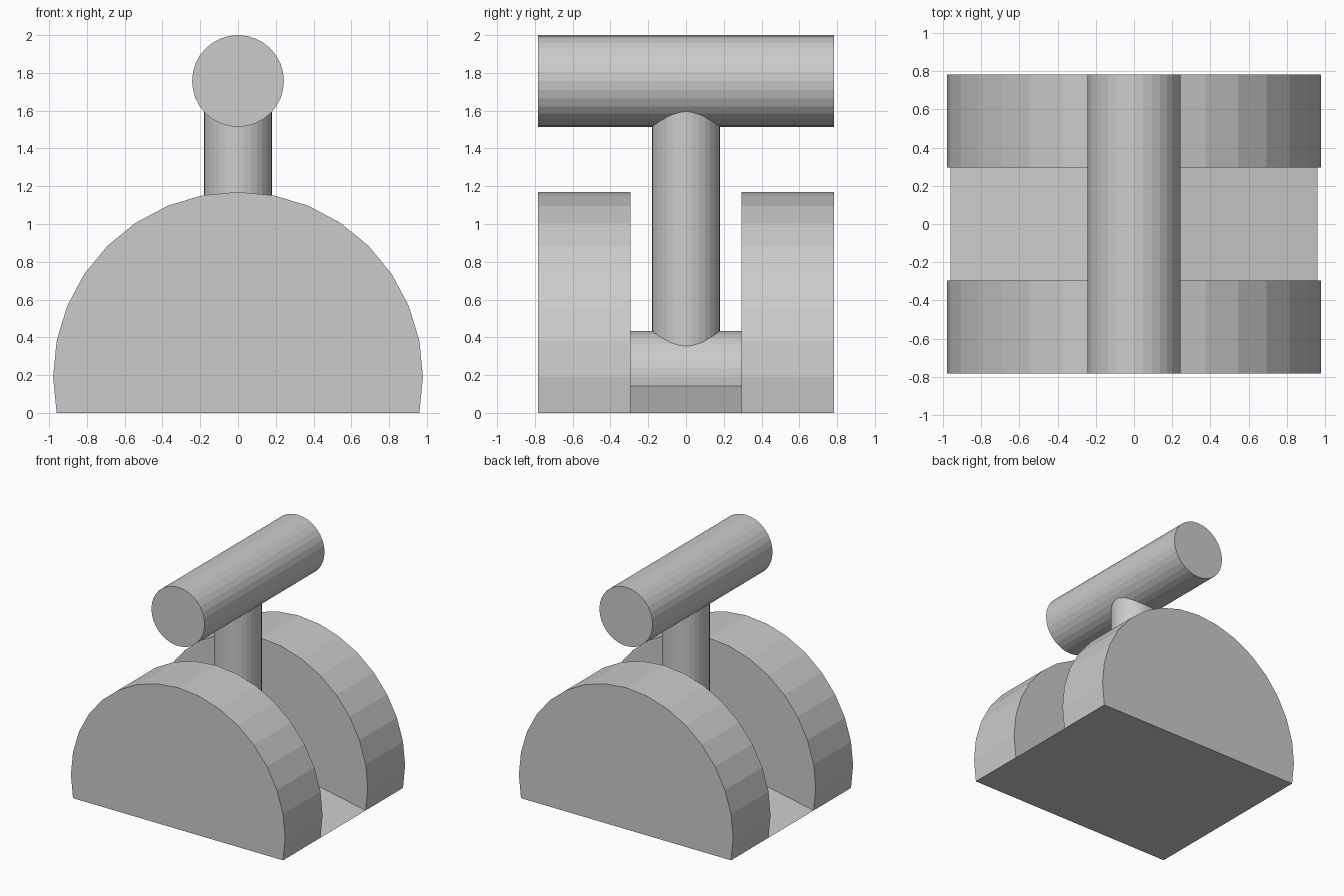
import bpy, bmesh, math
from mathutils import Matrix

if "Cube" in bpy.data.objects:
    bpy.data.objects.remove(bpy.data.objects["Cube"])

SIDES = 32
R = 0.979                                   # cheek radius
ZC = R * math.sin(math.pi / 16)             # height of the lower pivot
R_PIN, R_POST = 0.243, 0.18
Z_TOP = 2 - R_PIN
Y_IN, Y_OUT = 0.295, 0.783


def prism(name, profile, y0, y1):
    """Extrude an (x, z) outline along y."""
    bm = bmesh.new()
    face = bm.faces.new([bm.verts.new((x, y0, z)) for x, z in profile])
    ext = bmesh.ops.extrude_face_region(bm, geom=[face], use_keep_orig=True)
    verts = [v for v in ext["geom"] if isinstance(v, bmesh.types.BMVert)]
    bmesh.ops.translate(bm, verts=verts, vec=(0, y1 - y0, 0))
    return finish(name, bm)


def rod(name, radius, length, z, along_y):
    bm = bmesh.new()
    m = Matrix.Translation((0, 0, z))
    if along_y:
        m = m @ Matrix.Rotation(math.pi / 2, 4, 'X')
    bmesh.ops.create_cone(bm, cap_ends=True, segments=SIDES, radius1=radius,
                          radius2=radius, depth=length, matrix=m)
    return finish(name, bm)


def finish(name, bm):
    bmesh.ops.recalc_face_normals(bm, faces=bm.faces)
    mesh = bpy.data.meshes.new(name)
    bm.to_mesh(mesh)
    bm.free()
    ob = bpy.data.objects.new(name, mesh)
    bpy.context.collection.objects.link(ob)
    return ob


# Two rounded cheeks: a 32-gon cut off flat just below its centre
step = 2 * math.pi / SIDES
arc = [(R * math.cos(i * step), ZC + R * math.sin(i * step)) for i in range(-1, 18)]
prism("front_cheek", arc, -Y_OUT, -Y_IN)
prism("back_cheek", arc, Y_IN, Y_OUT)

# Shallow ridged floor joining the cheeks
prism("floor_wedge", [arc[0], (0, ZC), arc[-1]], -Y_IN, Y_IN)

# Pivot pin, post and top crossbar
rod("pivot_pin", R_PIN, 2 * Y_IN, ZC, True)
rod("post", R_POST, Z_TOP - ZC, (Z_TOP + ZC) / 2, False)
rod("crossbar", R_PIN, 2 * Y_OUT, Z_TOP, True)

# Keep the underside of the pin from poking through the flat bottom
pin = bpy.data.objects["pivot_pin"]
bm = bmesh.new()
bm.from_mesh(pin.data)
cut = bmesh.ops.bisect_plane(bm, geom=bm.verts[:] + bm.edges[:] + bm.faces[:],
                             plane_co=(0, 0, 0.001), plane_no=(0, 0, 1),
                             clear_inner=True)
bm.to_mesh(pin.data)
bm.free()
